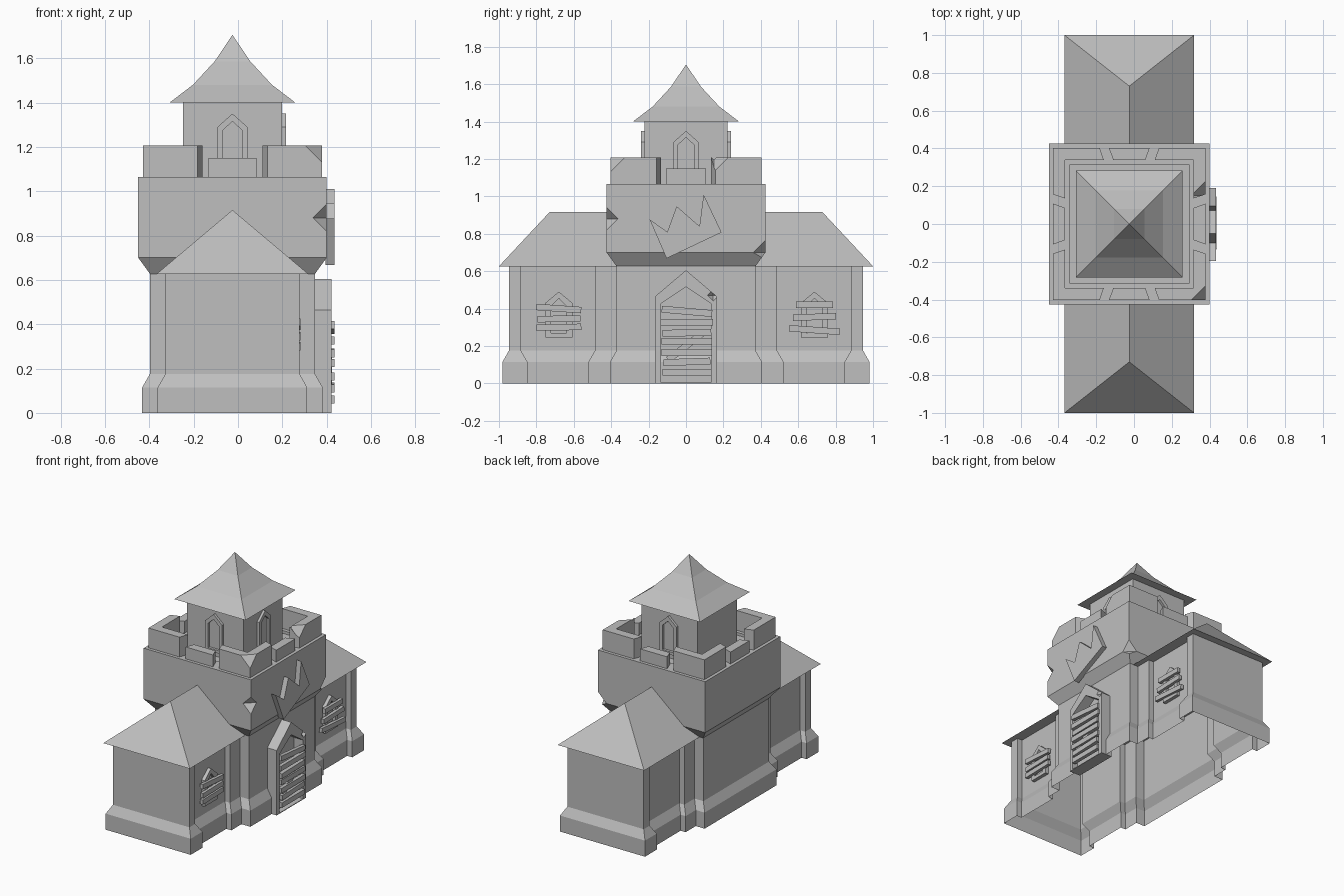
import bpy, bmesh, math

cube = bpy.data.objects.get("Cube")
if cube:
    bpy.data.objects.remove(cube, do_unlink=True)

CENTRE_X = -0.025  # axis of the building; the facade fittings stick out on +x

stone = bpy.data.materials.new("grey stone")
stone.use_nodes = True
stone.diffuse_color = (0.52, 0.52, 0.52, 1)
stone.node_tree.nodes["Principled BSDF"].inputs["Base Color"].default_value = (0.52, 0.52, 0.52, 1)


def finish(name, bm, turn=0):
    bmesh.ops.remove_doubles(bm, verts=bm.verts, dist=1e-5)
    bmesh.ops.recalc_face_normals(bm, faces=bm.faces)
    mesh = bpy.data.meshes.new(name)
    bm.to_mesh(mesh)
    bm.free()
    mesh.materials.append(stone)
    obj = bpy.data.objects.new(name, mesh)
    obj.location.x = CENTRE_X
    obj.rotation_euler.z = turn
    bpy.context.collection.objects.link(obj)
    return obj


def loft(name, loops, first=True, last=True, turn=0):
    """Skin a list of equal point loops, optionally capping the ends."""
    bm = bmesh.new()
    rings = [[bm.verts.new(p) for p in loop] for loop in loops]
    n = len(rings[0])
    for a, b in zip(rings, rings[1:]):
        for i in range(n):
            j = (i + 1) % n
            bm.faces.new((a[i], a[j], b[j], b[i]))
    if first:
        bm.faces.new(rings[0])
    if last:
        bm.faces.new(rings[-1])
    return finish(name, bm, turn)


def rect(hx, hy, z):
    return [(hx, hy, z), (-hx, hy, z), (-hx, -hy, z), (hx, -hy, z)]


def upright(plan, z0, z1):
    return [[(x, y, z) for x, y in plan] for z in (z0, z1)]


def arch(u, half, base, spring, apex, d):
    """Pointed arch outline on a plane at distance d, facing local +x."""
    return [(d, u - half, base), (d, u + half, base), (d, u + half, spring),
            (d, u, apex), (d, u - half, spring)]


def arch_frame(name, u, outer, inner, d0, d1, turn=0):
    loops = [arch(u, *outer, d0), arch(u, *outer, d1), arch(u, *inner, d1),
             arch(u, *inner, d0), arch(u, *outer, d0)]
    return loft(name, loops, False, False, turn)


def board(name, u, v, length, height, tilt, d0, d1):
    c, s = math.cos(math.radians(tilt)), math.sin(math.radians(tilt))
    a, b = length / 2, height / 2
    corners = [(-a, -b), (a, -b), (a, b), (-a, b)]
    return loft(name, [[(d, u + p * c - q * s, v + p * s + q * c) for p, q in corners]
                       for d in (d0, d1)])


def chip(obj, point, radius):
    """Break a piece off an edge with an eight-sided cutter."""
    bm = bmesh.new()
    bmesh.ops.create_uvsphere(bm, u_segments=4, v_segments=2, radius=radius)
    cutter = finish("chip_cutter", bm)
    cutter.hide_render = True
    cutter.location = (CENTRE_X + point[0], point[1], point[2])
    mod = obj.modifiers.new("chip", 'BOOLEAN')
    mod.operation = 'DIFFERENCE'
    mod.solver = 'EXACT'
    mod.object = cutter
    bpy.context.view_layer.objects.active = obj
    bpy.ops.object.modifier_apply(modifier=mod.name)
    bpy.data.objects.remove(cutter, do_unlink=True)


# Ground floor: tower and both wings with pilasters, on a flared plinth
def floor_plan(f, z):
    q = [(.303, .947 + f), (.303, .882 - f), (.263, .882 - f), (.263, .487 + f),
         (.303, .487 + f), (.303, .372 + f), (.373, .372 + f)]
    q = [(x + f, y) for x, y in q]
    half = q + [(x, -y) for x, y in reversed(q)]
    return [(x, y, z) for x, y in half + [(-x, -y) for x, y in half]]


loft("ground_floor_walls", [floor_plan(.034, 0), floor_plan(.034, .115),
                            floor_plan(0, .175), floor_plan(0, .63)], False, False)

# Hipped roof over the wings
loft("wing_roof", [rect(.343, 1, .626), rect(0, .73, .915)], True, False)

# Overhanging tower head with a sunken walkway
head = loft("tower_head", [rect(h, h, z) for h, z in
                           ((.372, .627), (.425, .70), (.425, 1.065), (.315, 1.065), (.315, 1.045))])
chip(head, (.425, -.425, .88), .062)
chip(head, (.425, .425, .70), .066)

# Battlements: tall corners and low blocks between them
corner = [(.403, .403), (.403, .157), (.34, .135), (.34, .34), (.135, .34), (.157, .403)]
for sx in (1, -1):
    for sy in (1, -1):
        merlon = loft("corner_merlon", upright([(x * sx, y * sy) for x, y in corner], 1.065, 1.207))
        if sx > 0:
            chip(merlon, (.403, -.403, 1.207) if sy < 0 else (.403, .15, 1.207), .075)
block = [(.403, -.108), (.403, .108), (.34, .085), (.34, -.085)]
for k in range(4):
    loft("low_merlon", upright(block, 1.065, 1.15), turn=k * math.pi / 2)

# Lookout room and its curved pointed roof
loft("lookout_walls", [rect(.223, .223, z) for z in (1.04, 1.41)])
loft("lookout_roof", [rect(h, h, z) for h, z in
                      ((.283, 1.40), (.178, 1.48), (.08, 1.586), (0, 1.705))], True, False)
for k in (-1, 0, 1):
    arch_frame("lookout_window", 0, (.067, 1.08, 1.29, 1.35), (.043, 1.10, 1.275, 1.315),
               .22, .241, k * math.pi / 2)

# Door arch with nailed boards
door = arch_frame("door_arch", 0, (.165, 0, .465, .605), (.135, .005, .425, .515), .36, .447)
chip(door, (.447, .145, .47), .03)
for v, length, tilt in ((.385, .27, -5), (.326, .28, 0), (.27, .26, 1), (.225, .27, 0),
                        (.165, .27, 0), (.115, .25, 2), (.06, .26, 0)):
    board("door_board", .005, v, length, .036, tilt, .435, .461)
board("door_cross_board", 0, .2, .24, .036, 38, .428, .45)

# Wing windows with nailed boards
boards = {-.68: ((.40, .24, -4), (.345, .23, 1), (.30, .24, 1)),
          .687: ((.42, .20, 0), (.355, .23, 2), (.285, .27, -4))}
for u, rows in boards.items():
    arch_frame("wing_window", u, (.072, .245, .43, .49), (.042, .27, .41, .455), .255, .288)
    for v, length, tilt in rows:
        board("window_board", u, v, length, .034, tilt, .283, .306)

# Broken plaque on the tower front
plaque = [(-.195, .877), (-.104, .668), (.19, .807), (.094, 1.01),
          (.072, .84), (-.05, .947), (-.1, .81)]
loft("broken_plaque", [[(d, y, z) for y, z in plaque] for d in (.42, .46)])
